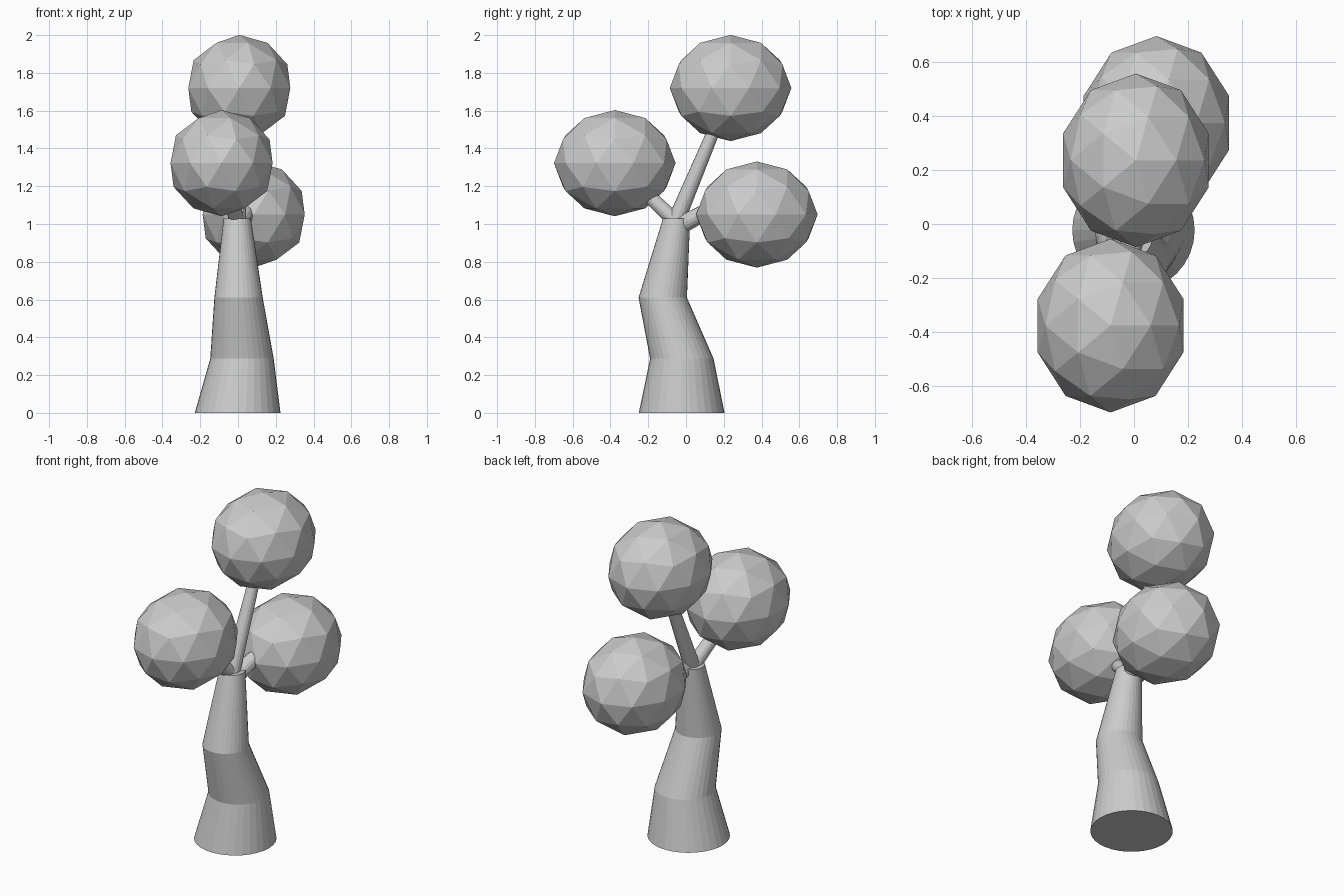
import bpy, bmesh, math
from mathutils import Vector

if "Cube" in bpy.data.objects:
    bpy.data.objects.remove(bpy.data.objects["Cube"])


def mesh_object(name, bm):
    bmesh.ops.recalc_face_normals(bm, faces=bm.faces)
    me = bpy.data.meshes.new(name)
    bm.to_mesh(me)
    bm.free()
    ob = bpy.data.objects.new(name, me)
    bpy.context.collection.objects.link(ob)
    return ob


def branch(name, a, b, r1, r2):
    a, b = Vector(a), Vector(b)
    d = b - a
    bm = bmesh.new()
    bmesh.ops.create_cone(bm, cap_ends=True, segments=16, radius1=r1, radius2=r2, depth=d.length)
    ob = mesh_object(name, bm)
    ob.rotation_mode = 'QUATERNION'
    ob.rotation_quaternion = d.to_track_quat('Z', 'Y')
    ob.location = (a + b) / 2


# Trunk: stacked level rings (x, y, z, radius)
SIDES = 32
bm = bmesh.new()
rings = []
for x, y, z, r in [(-0.002, -0.023, 0, 0.227), (0.021, -0.022, 0.287, 0.168),
                   (0.003, -0.123, 0.61, 0.128), (-0.004, -0.05, 1.03, 0.072)]:
    rings.append([bm.verts.new((x + r * math.cos(2 * math.pi * i / SIDES),
                                y + r * math.sin(2 * math.pi * i / SIDES), z)) for i in range(SIDES)])
for lo, hi in zip(rings, rings[1:]):
    for i in range(SIDES):
        j = (i + 1) % SIDES
        bm.faces.new((lo[i], lo[j], hi[j], hi[i]))
bm.faces.new(rings[0])
bm.faces.new(rings[-1])
mesh_object("trunk", bm)

# Branches
branch("top_branch", (-0.004, -0.06, 1.0), (0.006, 0.2, 1.62), 0.046, 0.03)
branch("front_branch", (-0.004, -0.05, 1.01), (-0.07, -0.3, 1.245), 0.042, 0.034)
branch("back_branch", (0.01, -0.015, 1.0), (0.07, 0.19, 1.11), 0.048, 0.038)

# Foliage: low-poly balls, stretched a little front to back
for name, loc in [("top_foliage", (0.007, 0.236, 1.72)),
                  ("front_foliage", (-0.087, -0.377, 1.322)),
                  ("back_foliage", (0.083, 0.375, 1.05))]:
    bm = bmesh.new()
    bmesh.ops.create_icosphere(bm, subdivisions=2, radius=1)
    bmesh.ops.scale(bm, vec=(0.284, 0.322, 0.281), verts=bm.verts)
    mesh_object(name, bm).location = loc
